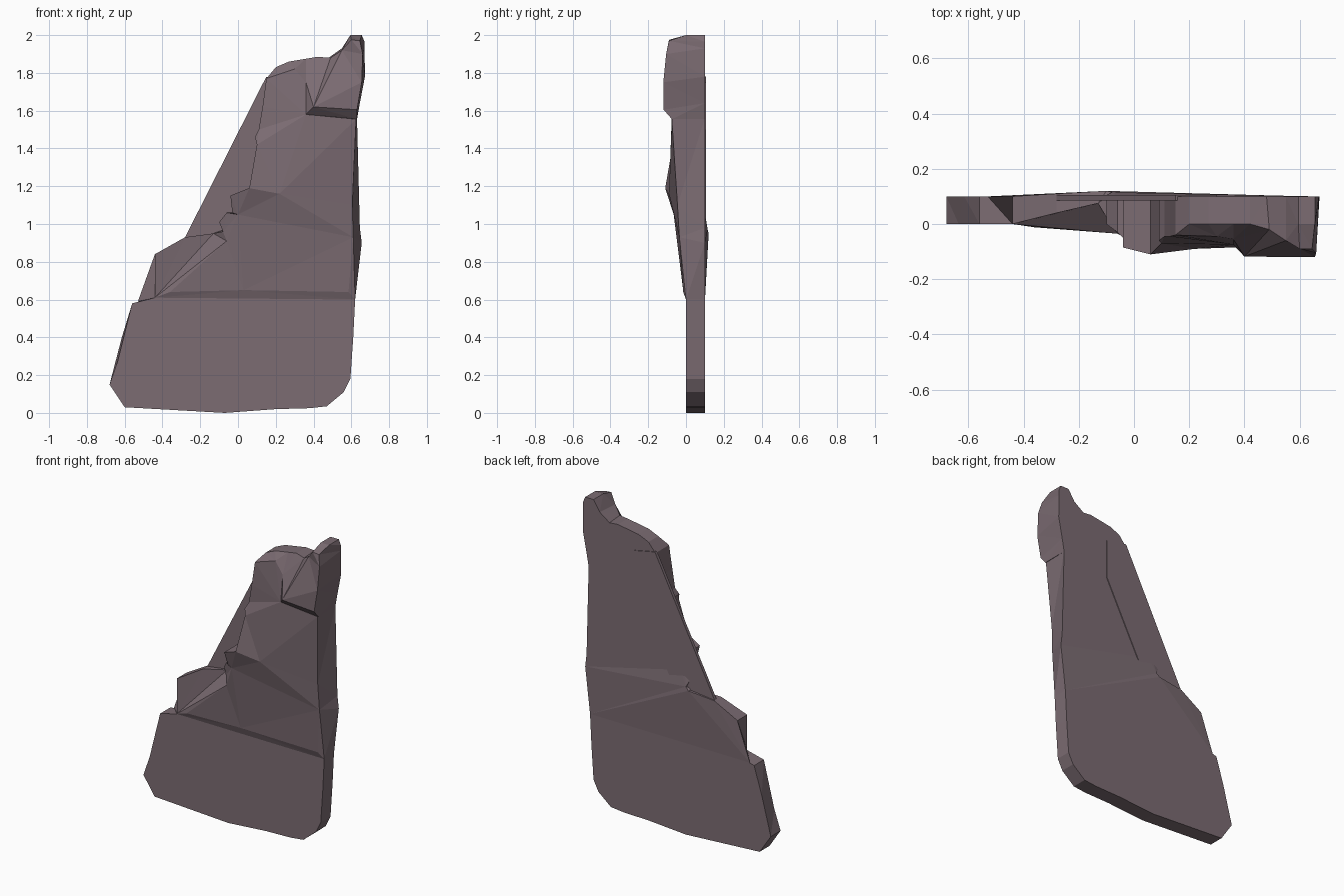
import bpy, bmesh

if "Cube" in bpy.data.objects:
    bpy.data.objects.remove(bpy.data.objects["Cube"])

stone = bpy.data.materials.new("stone")
stone.diffuse_color = (0.2, 0.15, 0.17, 1)
stone.use_nodes = True
stone.node_tree.nodes["Principled BSDF"].inputs["Base Color"].default_value = stone.diffuse_color


def rock(name, pts, facets, back=None, depth=0.1):
    """Faceted front (x, z, y points); its rim is carried to a flat back."""
    back = back or {}
    bm = bmesh.new()
    v = {k: bm.verts.new((x, y, z)) for k, (x, z, y) in pts.items()}
    key = {vert: k for k, vert in v.items()}
    for f in facets:
        bm.faces.new([v[k] for k in f.split()])
    rim = [e for e in bm.edges if e.is_boundary]
    rear = {}
    for e in rim:
        for w in e.verts:
            if w not in rear:
                bx, bz, by = back.get(key[w], (w.co.x, w.co.z, depth))
                rear[w] = bm.verts.new((bx, by, bz))
    edges = []
    for e in rim:
        a, b = e.verts
        bm.faces.new((a, b, rear[b], rear[a]))
        edges.append(bm.edges.get((rear[a], rear[b])))
    bmesh.ops.edgeloop_fill(bm, edges=edges)
    bmesh.ops.triangulate(bm, faces=[f for f in bm.faces if len(f.verts) > 3])
    bmesh.ops.recalc_face_normals(bm, faces=bm.faces)
    me = bpy.data.meshes.new(name)
    bm.to_mesh(me)
    bm.free()
    me.materials.append(stone)
    ob = bpy.data.objects.new(name, me)
    bpy.context.collection.objects.link(ob)
    return ob


# Flat foot of the slab
foot = [(-.68, .15), (-.60, .03), (-.07, 0), (.20, .02), (.38, .025), (.47, .035),
        (.56, .11), (.595, .18), (.61, .40), (.62, .60), (-.44, .61), (-.56, .58), (-.635, .28)]
rock("lower_slab", {str(i): (x, z, 0) for i, (x, z) in enumerate(foot)},
     [" ".join(str(i) for i in range(len(foot)))],
     {"12": (-.615, .40, .1)})

# Leaning middle face with a valley on the left and a jutting lip
rock("middle_face", {
    "F": (-.44, .61, 0), "R0": (.62, .60, 0),
    "b": (-.36, .64, -.012), "c": (.03, .65, -.015), "d": (.585, .64, -.015),
    "r1": (.61, .93, -.035), "r2": (.605, 1.10, -.045), "r3": (.625, 1.555, -.075),
    "q": (.22, 1.16, -.09), "p": (0, 1.05, -.065),
    "A": (-.44, .84, 0), "A2": (-.28, .93, .04), "V": (-.13, .95, .075),
    "L": (-.06, .91, -.035), "L2": (-.08, .96, -.01), "L3": (-.10, 1.01, .0), "L4": (-.06, 1.06, -.03),
    "n": (-.03, 1.06, -.06), "m": (-.04, 1.15, -.085), "w": (.06, 1.19, -.11),
    "v": (.10, 1.42, -.07), "v2": (.09, 1.46, -.06), "u": (.11, 1.50, -.045), "t": (.36, 1.58, -.075)},
    ["F b c d R0", "d r1 R0", "c d r1 p", "p r1 r2 q", "q r2 r3",
     "F A A2 V", "F V L2 L", "F L b", "b L c", "L p c", "L L2 L3 L4 p", "L4 n p",
     "n m w q p", "w v q", "v v2 u t q", "t r3 q"],
    {"F": (-.53, .59, .1), "A2": (-.28, .93, .11), "V": (-.10, .95, .12),
     "L2": (-.08, .97, .115), "L3": (-.10, 1.01, .105),
     "R0": (.62, .60, .1), "r1": (.655, .90, .1), "r2": (.645, .98, .1), "r3": (.63, 1.56, .1)})

# Crag at the summit
rock("summit_crag", {
    "u": (.11, 1.50, -.045), "t": (.36, 1.58, -.075), "r3": (.63, 1.555, -.075),
    "k": (.40, 1.62, -.118), "kr": (.63, 1.605, -.118), "r": (.655, 1.75, -.12),
    "r4": (.66, 1.90, -.105), "h": (.645, 1.97, -.09), "g": (.60, 1.975, -.09), "f": (.55, 1.92, -.06),
    "g2": (.595, 2.0, 0), "h2": (.655, 2.0, 0),
    "u2": (.13, 1.62, -.045), "a": (.15, 1.77, -.04), "s": (.30, 1.82, -.045), "e": (.36, 1.75, -.055),
    "1": (.20, 1.83, 0), "2": (.27, 1.86, 0), "3": (.36, 1.875, 0), "4": (.42, 1.885, 0),
    "5": (.49, 1.88, -.02)},
    ["u t s a u2", "a s 2 1", "s 3 2", "s e 4 3", "e 5 4", "s t k e", "e k 5", "k f 5",
     "k kr r f", "r r4 h g f", "g h h2 g2", "f g g2", "t r3 kr k"],
    {"r": (.672, 1.78, .1), "r4": (.67, 1.93, .1), "h": (.67, 1.965, .1), "kr": (.645, 1.64, .1),
     "5": (.48, 1.88, .1), "f": (.55, 1.93, .1)})

# Thin sheet closing the diagonal left side at the rear
sheet = [(.15, 1.78), (-.28, .93), (-.10, .72), (.30, 1.50), (.30, 1.75)]
rock("rear_sheet", {str(i): (x, z, .085) for i, (x, z) in enumerate(sheet)},
     ["0 1 2 3 4"], depth=.105)
